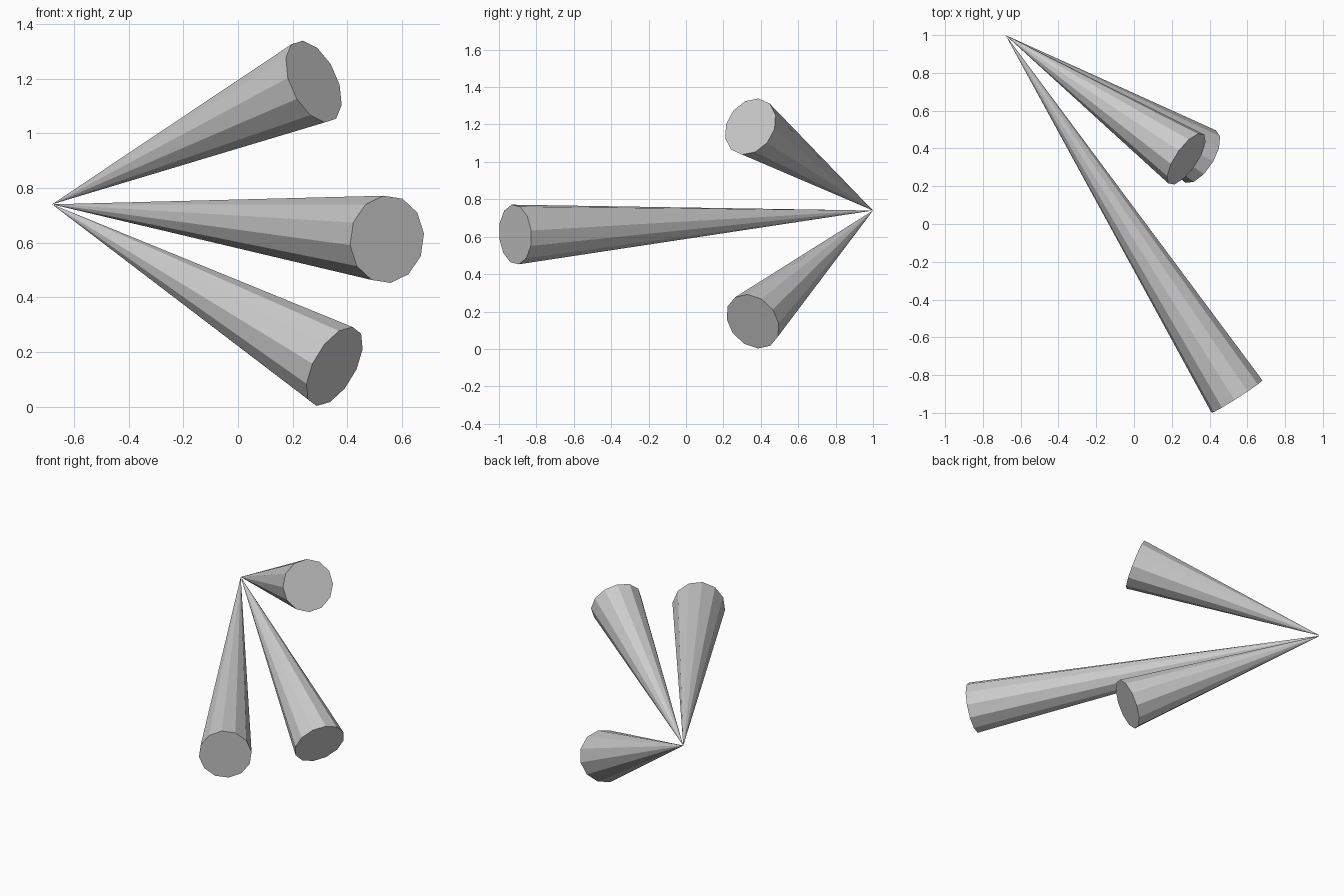
import bpy, bmesh
from math import cos, sin, tau
from mathutils import Vector

if "Cube" in bpy.data.objects:
    bpy.data.objects.remove(bpy.data.objects["Cube"])

APEX = Vector((-0.68, 1.0, 0.74))
RADIUS = 0.161
SIDES = 12


def cone(name, centre, corner_x, corner_z):
    """Cone from the shared tip to a flat base; corner_x/z aim one base corner."""
    centre = Vector(centre)
    axis = (centre - APEX).normalized()
    corner_y = -(axis.x * corner_x + axis.z * corner_z) / axis.y
    u = Vector((corner_x, corner_y, corner_z)).normalized()
    v = axis.cross(u)
    bm = bmesh.new()
    tip = bm.verts.new(APEX)
    ring = [bm.verts.new(centre + RADIUS * (u * cos(tau * i / SIDES) + v * sin(tau * i / SIDES)))
            for i in range(SIDES)]
    for i in range(SIDES):
        bm.faces.new((tip, ring[(i + 1) % SIDES], ring[i]))
    bm.faces.new(ring)
    bmesh.ops.recalc_face_normals(bm, faces=bm.faces)
    mesh = bpy.data.meshes.new(name)
    bm.to_mesh(mesh)
    bm.free()
    obj = bpy.data.objects.new(name, mesh)
    bpy.context.collection.objects.link(obj)


# Three flat-shaded cones fanning out from one tip
cone("upper_cone", (0.277, 0.344, 1.189), -0.041, 0.154)
cone("long_middle_cone", (0.545, -0.913, 0.612), -0.013, 0.159)
cone("lower_cone", (0.353, 0.357, 0.147), 0.066, 0.145)
